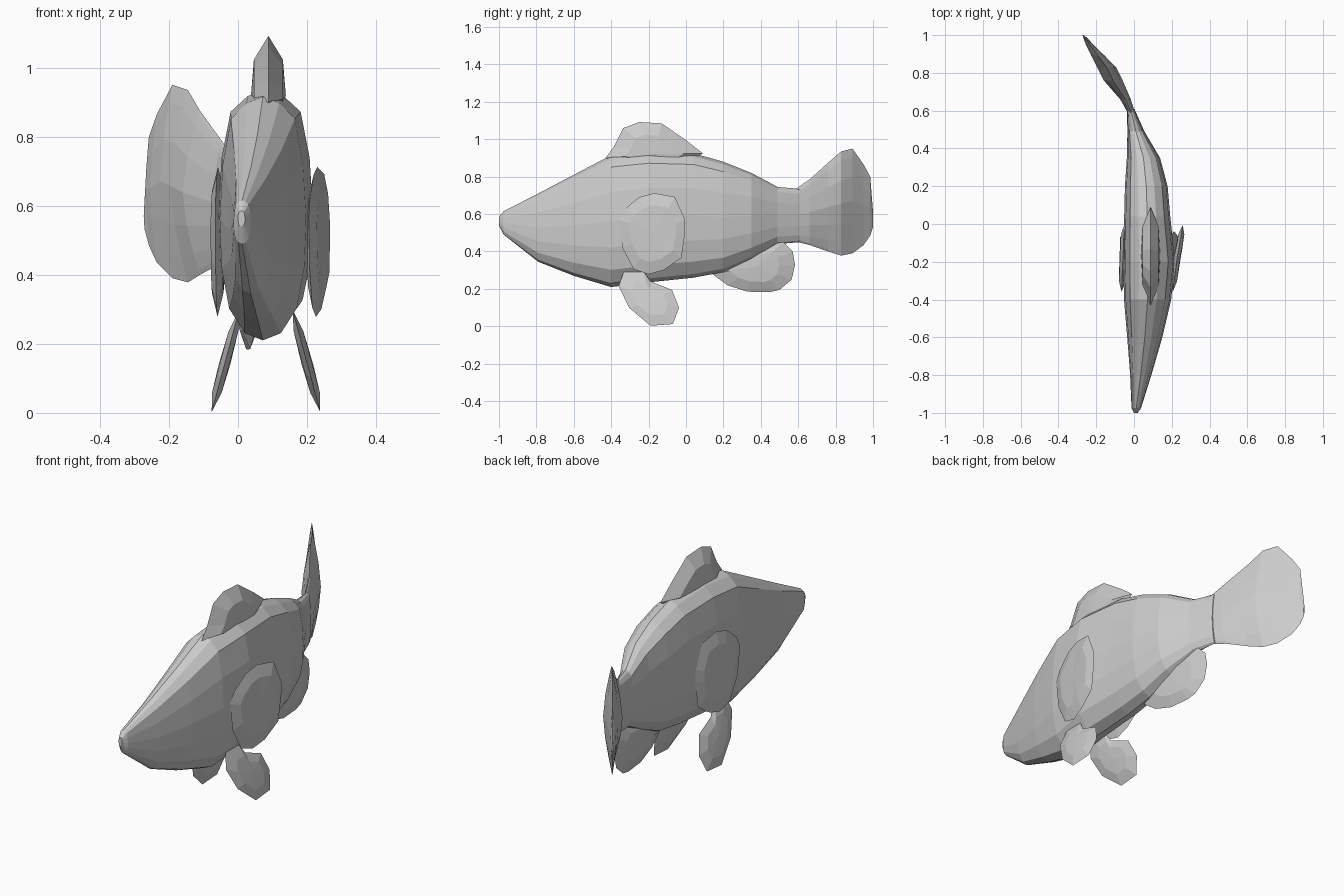
import bpy
import bmesh
from mathutils import Vector

cube = bpy.data.objects.get("Cube")
if cube:
    bpy.data.objects.remove(cube, do_unlink=True)

GREY = (0.6, 0.6, 0.6, 1.0)
grey = bpy.data.materials.new("plain_grey")
grey.use_nodes = True
grey.diffuse_color = GREY
grey.node_tree.nodes["Principled BSDF"].inputs["Base Color"].default_value = GREY


def finish(name, bm):
    bmesh.ops.recalc_face_normals(bm, faces=bm.faces)
    mesh = bpy.data.meshes.new(name)
    bm.to_mesh(mesh)
    bm.free()
    mesh.materials.append(grey)
    obj = bpy.data.objects.new(name, mesh)
    bpy.context.collection.objects.link(obj)
    return obj


def bridge(bm, a, b):
    n = len(a)
    for i in range(n):
        j = (i + 1) % n
        bm.faces.new((a[i], a[j], b[j], b[i]))


# Half cross-section from back to belly: (width share, height share)
HALF = [(0, 1), (.38, .975), (.74, .91), (.93, .72), (1, .5),
        (.96, .3), (.78, .13), (.42, .03), (0, 0)]


def loft(name, rings):
    """Skin rings of (y, centre x, half width, bottom, top, lens amount)."""
    bm = bmesh.new()
    loops = []
    for y, cx, hw, zb, zt, lens in rings:
        def point(side, u, v):
            thin = 1 - abs(2 * v - 1) ** 1.6
            u = u * (1 - lens) + thin * lens
            return bm.verts.new((cx + side * u * hw, y, zb + v * (zt - zb)))
        loop = [point(1, u, v) for u, v in HALF]
        loop += [point(-1, u, v) for u, v in HALF[-2:0:-1]]
        loops.append(loop)
    for a, b in zip(loops, loops[1:]):
        bridge(bm, a, b)
    bm.faces.new(loops[0])
    bm.faces.new(loops[-1])
    return finish(name, bm)


def fin(name, outline, root, thick, centre_x, inner=0.6):
    """Lens-shaped fin: sharp outline in (y, z), thickened around its root."""
    bm = bmesh.new()
    root = Vector(root)

    def ring(scale, offset):
        pts = [root + (Vector(p) - root) * scale for p in outline]
        return [bm.verts.new((centre_x(y, z) + offset, y, z)) for y, z in pts]

    rim = ring(1, 0)
    for side in (1, -1):
        inside = ring(inner, side * thick)
        bridge(bm, rim, inside)
        hub = bm.verts.new((centre_x(*root) + side * thick * 1.2, *root))
        for i in range(len(inside)):
            bm.faces.new((inside[i - 1], inside[i], hub))
    return finish(name, bm)


# Body, bending sideways into the tail stalk
loft("body", [
    (-1.0, .01, .010, .54, .585, 0),
    (-.975, .012, .025, .49, .615, 0),
    (-.79, .037, .058, .345, .71, 0),
    (-.6, .057, .093, .27, .81, 0),
    (-.4, .072, .125, .21, .915, 0),
    (-.2, .08, .137, .235, .935, 0),
    (.04, .07, .122, .26, .925, 0),
    (.2, .065, .113, .29, .88, 0),
    (.35, .05, .088, .36, .82, 0),
    (.49, .01, .045, .44, .745, 0),
    (.61, -.018, .02, .45, .735, .3)])

# Tail fin, curling to the right
loft("tail_fin", [
    (.58, -.01, .018, .455, .73, .3),
    (.66, -.045, .028, .435, .785, .7),
    (.76, -.11, .05, .40, .875, 1),
    (.83, -.145, .05, .378, .935, 1),
    (.89, -.19, .036, .39, .95, 1),
    (.95, -.235, .02, .435, .865, 1),
    (.985, -.258, .01, .485, .80, 1),
    (1.0, -.27, .003, .53, .61, 1)])

# Dorsal fin
fin("dorsal_fin",
    [(-.43, .90), (-.385, .96), (-.335, 1.06), (-.25, 1.092), (-.13, 1.085),
     (0, .995), (.09, .925), (0, .87), (-.3, .87)],
    (-.17, .92), .042, lambda y, z: .088)

# Anal fin
fin("anal_fin",
    [(.14, .28), (.22, .22), (.33, .185), (.45, .183), (.5, .195), (.565, .25),
     (.583, .33), (.57, .40), (.52, .45), (.35, .42)],
    (.37, .32), .022, lambda y, z: .065 - .09 * y)

# Paired side fins: the left ones flare, the right ones lie close
PECTORAL = [(-.36, .57), (-.33, .625), (-.25, .69), (-.17, .712), (-.06, .692),
            (-.005, .57), (-.005, .5), (-.025, .365), (-.12, .3), (-.2, .278),
            (-.28, .305), (-.34, .42)]
fin("left_pectoral_fin", PECTORAL, (-.17, .5), .016,
    lambda y, z: .258 + .14 * y if y > -.15 else .245 + .13 * (y + .05), .7)
fin("right_pectoral_fin", PECTORAL, (-.17, .5), .016,
    lambda y, z: -.058 + .04 * (y + .17), .7)

PELVIC = [(-.36, .215), (-.305, .1), (-.19, .003), (-.07, .012), (-.037, .1),
          (-.075, .195), (-.19, .24), (-.23, .30), (-.33, .30)]
for side, name in ((1, "left_pelvic_fin"), (-1, "right_pelvic_fin")):
    fin(name, PELVIC, (-.19, .14), .014,
        lambda y, z, s=side: .081 + s * (.158 - .27 * z))
